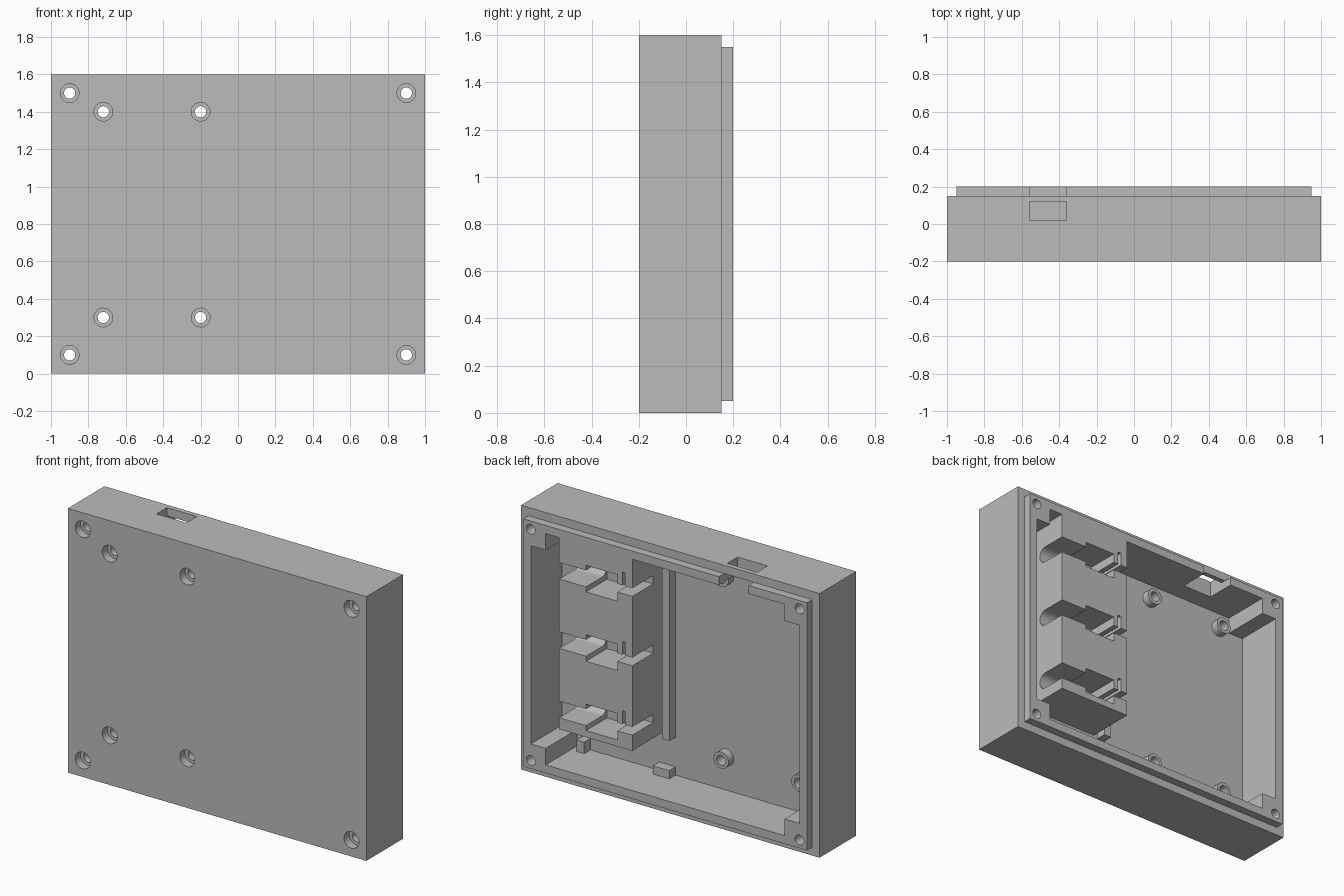
import bpy
import math

old = bpy.data.objects.get("Cube")
if old:
    bpy.data.objects.remove(old, do_unlink=True)

grey = bpy.data.materials.new("plain grey")
grey.use_nodes = True
grey.diffuse_color = (0.5, 0.5, 0.5, 1)
grey.node_tree.nodes["Principled BSDF"].inputs["Base Color"].default_value = (0.5, 0.5, 0.5, 1)


def box(name, x, y, z):
    """Box from (low, high) ranges."""
    bpy.ops.mesh.primitive_cube_add(size=1, location=[sum(r) / 2 for r in (x, y, z)])
    ob = bpy.context.object
    ob.scale = [r[1] - r[0] for r in (x, y, z)]
    bpy.ops.object.transform_apply(location=True, rotation=True, scale=True)
    ob.name = name
    ob.data.materials.append(grey)
    return ob


def cylinder(name, radius, low, high, a, b, axis="y"):
    """Cylinder along y at (x, z) = (a, b), or along x at (y, z) = (a, b)."""
    mid = (low + high) / 2
    along_y = axis == "y"
    bpy.ops.mesh.primitive_cylinder_add(
        vertices=32, radius=radius, depth=high - low,
        location=(a, mid, b) if along_y else (mid, a, b),
        rotation=(math.pi / 2, 0, 0) if along_y else (0, math.pi / 2, 0))
    ob = bpy.context.object
    bpy.ops.object.transform_apply(location=True, rotation=True, scale=True)
    ob.name = name
    ob.data.materials.append(grey)
    return ob


def combine(target, tool, operation="DIFFERENCE"):
    """Apply a boolean and remove the tool object."""
    tool.hide_render = True
    mod = target.modifiers.new("combine", "BOOLEAN")
    mod.operation = operation
    mod.solver = "EXACT"
    mod.object = tool
    bpy.context.view_layer.objects.active = target
    bpy.ops.object.modifier_apply(modifier=mod.name)
    bpy.data.objects.remove(tool, do_unlink=True)


# Case shell with stepped lip around the open back
case = box("case", (-1, 1), (-0.2, 0.15), (0, 1.6))
combine(case, box("lip", (-0.95, 0.95), (0, 0.2), (0.05, 1.55)), "UNION")

# Cavity: two crossing boxes leave a solid post in every corner
combine(case, box("cavity_wide", (-0.9, 0.9), (-0.1, 0.3), (0.2, 1.4)))
combine(case, box("cavity_tall", (-0.8, 0.8), (-0.1, 0.3), (0.1, 1.5)))

# Connector opening in the top wall and its inner pocket
combine(case, box("port", (-0.56, -0.36), (0.02, 0.12), (1.45, 1.7)))
combine(case, box("port_pocket", (-0.56, -0.36), (0.02, 0.3), (1.45, 1.55)))

# Standoffs for the circuit board
board_holes = [(x, z) for x in (-0.72, -0.2) for z in (0.3, 1.4)]
corner_holes = [(x, z) for x in (-0.9, 0.9) for z in (0.1, 1.5)]
for x, z in board_holes:
    combine(case, cylinder("standoff", 0.05, -0.13, -0.05, x, z), "UNION")

# Screw holes with counterbores in the front
for x, z in board_holes + corner_holes:
    combine(case, cylinder("screw_hole", 0.03, -0.3, 0.3, x, z))
    combine(case, cylinder("counterbore", 0.05, -0.3, -0.15, x, z))

# Holder block with three stepped channels
holder = box("holder_block", (0.22, 0.71), (-0.11, 0.2), (0.34, 1.51))
for c in (1.30, 0.88, 0.46):
    combine(holder, cylinder("round_channel_end", 0.05, 0.45, 0.8, 0.05, c, "x"))
    combine(holder, box("channel", (0.45, 0.8), (0.05, 0.3), (c - 0.05, c + 0.05)))
    combine(holder, box("wide_channel", (0.32, 0.53), (0, 0.3), (c - 0.08, c + 0.08)))
    combine(holder, box("side_slot", (0.1, 0.4), (0, 0.3), (c - 0.025, c + 0.025)))
    combine(holder, box("upright_slot", (0.267, 0.287), (0, 0.3), (c - 0.01, c + 0.105)))

# Small ribs and stop on the cavity floor
box("long_rib", (0.14, 0.19), (-0.11, -0.04), (0.33, 1.51))
box("short_rib", (0.71, 0.76), (-0.11, -0.04), (0.09, 0.17))
box("stop_block", (0.14, 0.25), (-0.11, -0.04), (0.09, 0.15))

# Round walls shade smoothly, edges stay sharp
for ob in (case, holder):
    bpy.ops.object.select_all(action="DESELECT")
    ob.select_set(True)
    bpy.context.view_layer.objects.active = ob
    bpy.ops.object.shade_smooth_by_angle(angle=math.radians(30))
